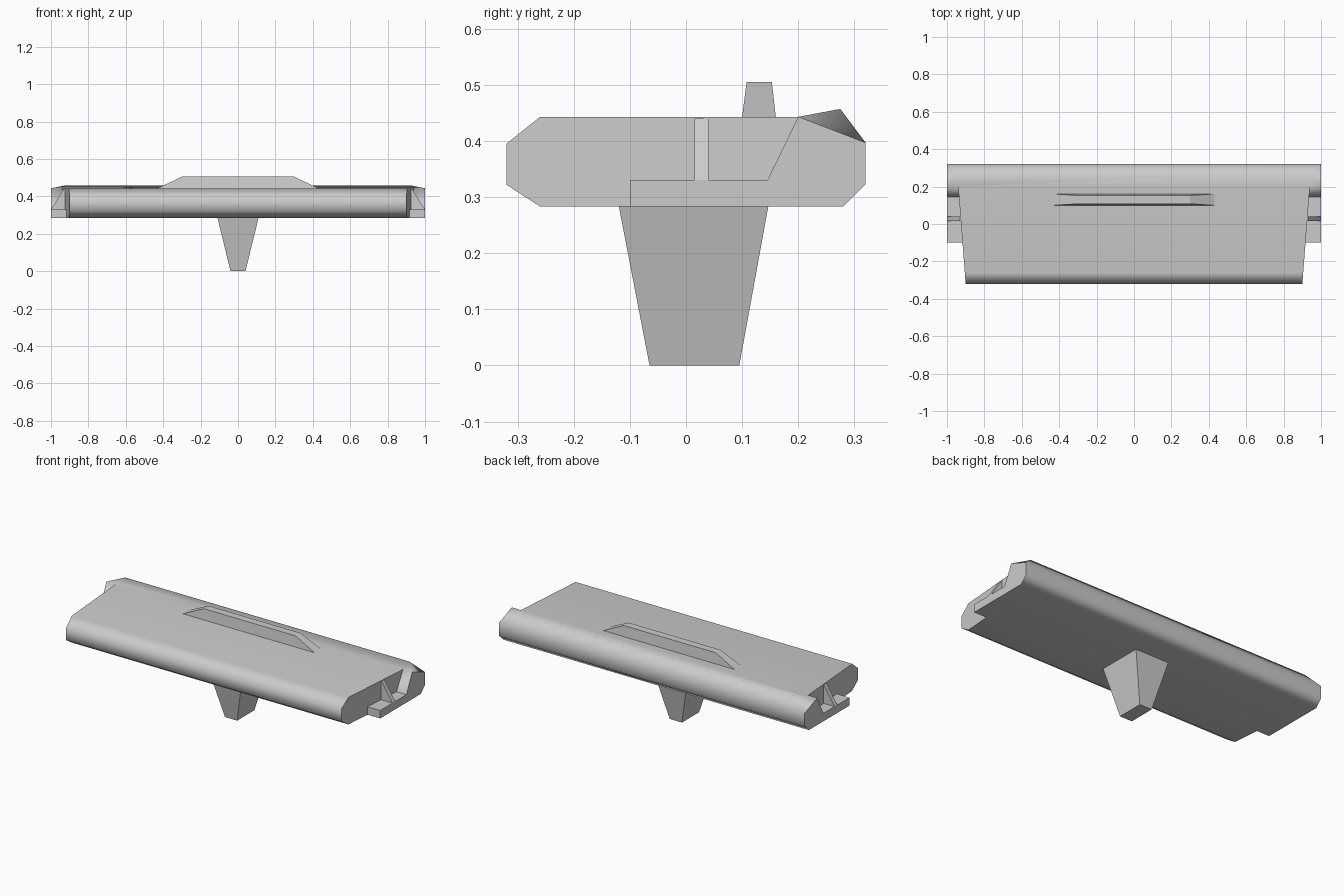
import bpy, bmesh, math

if "Cube" in bpy.data.objects:
    bpy.data.objects.remove(bpy.data.objects["Cube"])

grey = bpy.data.materials.new("light_grey")
grey.diffuse_color = (0.6, 0.6, 0.6, 1)
grey.use_nodes = True
grey.node_tree.nodes["Principled BSDF"].inputs["Base Color"].default_value = grey.diffuse_color


def make(name, verts, faces):
    """Mesh object from points and faces, with outward normals."""
    me = bpy.data.meshes.new(name)
    me.from_pydata(verts, [], faces)
    bm = bmesh.new()
    bm.from_mesh(me)
    bmesh.ops.recalc_face_normals(bm, faces=bm.faces)
    bm.to_mesh(me)
    bm.free()
    me.materials.append(grey)
    ob = bpy.data.objects.new(name, me)
    bpy.context.collection.objects.link(ob)
    return ob


def loft(name, a, b):
    """Solid between two matching loops of points."""
    n = len(a)
    sides = [(i, (i + 1) % n, n + (i + 1) % n, n + i) for i in range(n)]
    return make(name, a + b, sides + [tuple(range(n)), tuple(range(n, 2 * n))])


def rect(x, y0, y1, z):
    return [(-x, y0, z), (x, y0, z), (x, y1, z), (-x, y1, z)]


def end_x(y):
    """Half width of the tapered deck at depth y."""
    return 0.90 + 0.04 * (y + 0.32) / 0.52


# Wing body: side profile swept across, with the rear ridge pulled in at its tips
profile = [(-0.32, 0.395), (-0.26, 0.443), (0.20, 0.443), (0.275, 0.457), (0.32, 0.397),
           (0.32, 0.323), (0.28, 0.283), (-0.26, 0.283), (-0.32, 0.322)]
n, ridge = len(profile), 3
half = [0.93 if i == ridge else 1.0 for i in range(n)]
verts = [(s * h, y, z) for s in (-1, 1) for h, (y, z) in zip(half, profile)]
faces = [(i, (i + 1) % n, n + (i + 1) % n, n + i) for i in range(n)]
for o in (0, n):
    faces.append(tuple(o + i for i in range(n) if i != ridge))
    faces.append((o + ridge - 1, o + ridge, o + ridge + 1))
body = make("wing_body", verts, faces)

# End recesses, leaving a low shelf and the slanted rear block
recess = [(-0.5, 0.2), (-0.10, 0.2), (-0.10, 0.33), (0.145, 0.33),
          (0.20, 0.443), (0.25, 0.546), (-0.5, 0.546)]
for s in (-1, 1):
    cutter = loft("recess_cutter", [(s * end_x(y), y, z) for y, z in recess],
                  [(s * 1.2, y, z) for y, z in recess])
    cutter.hide_render = True
    mod = body.modifiers.new("recess", 'BOOLEAN')
    mod.operation, mod.solver, mod.object = 'DIFFERENCE', 'EXACT', cutter
    bpy.context.view_layer.objects.active = body
    bpy.ops.object.modifier_apply(modifier=mod.name)
    bpy.data.objects.remove(cutter)

# Triangular braces standing on the shelves
for s, side in ((-1, "left"), (1, "right")):
    tri = [(0.90, 0.325), (1.0, 0.33), (0.93, 0.44), (0.90, 0.44)]
    loft(side + "_brace", [(s * x, 0.015, z) for x, z in tri],
         [(s * x, 0.04, z) for x, z in tri])

# Top fin and tapered support below
loft("top_fin", rect(0.43, 0.10, 0.16, 0.443), rect(0.30, 0.108, 0.153, 0.505))
loft("support_pylon", rect(0.04, -0.065, 0.095, 0.0), rect(0.11, -0.12, 0.147, 0.285))

# Soft shading along the wing edges, sharp at the ends
bpy.ops.object.select_all(action='DESELECT')
body.select_set(True)
bpy.context.view_layer.objects.active = body
bpy.ops.object.shade_smooth_by_angle(angle=math.radians(58))
wn = body.modifiers.new("weighted_normals", 'WEIGHTED_NORMAL')
wn.keep_sharp = True
